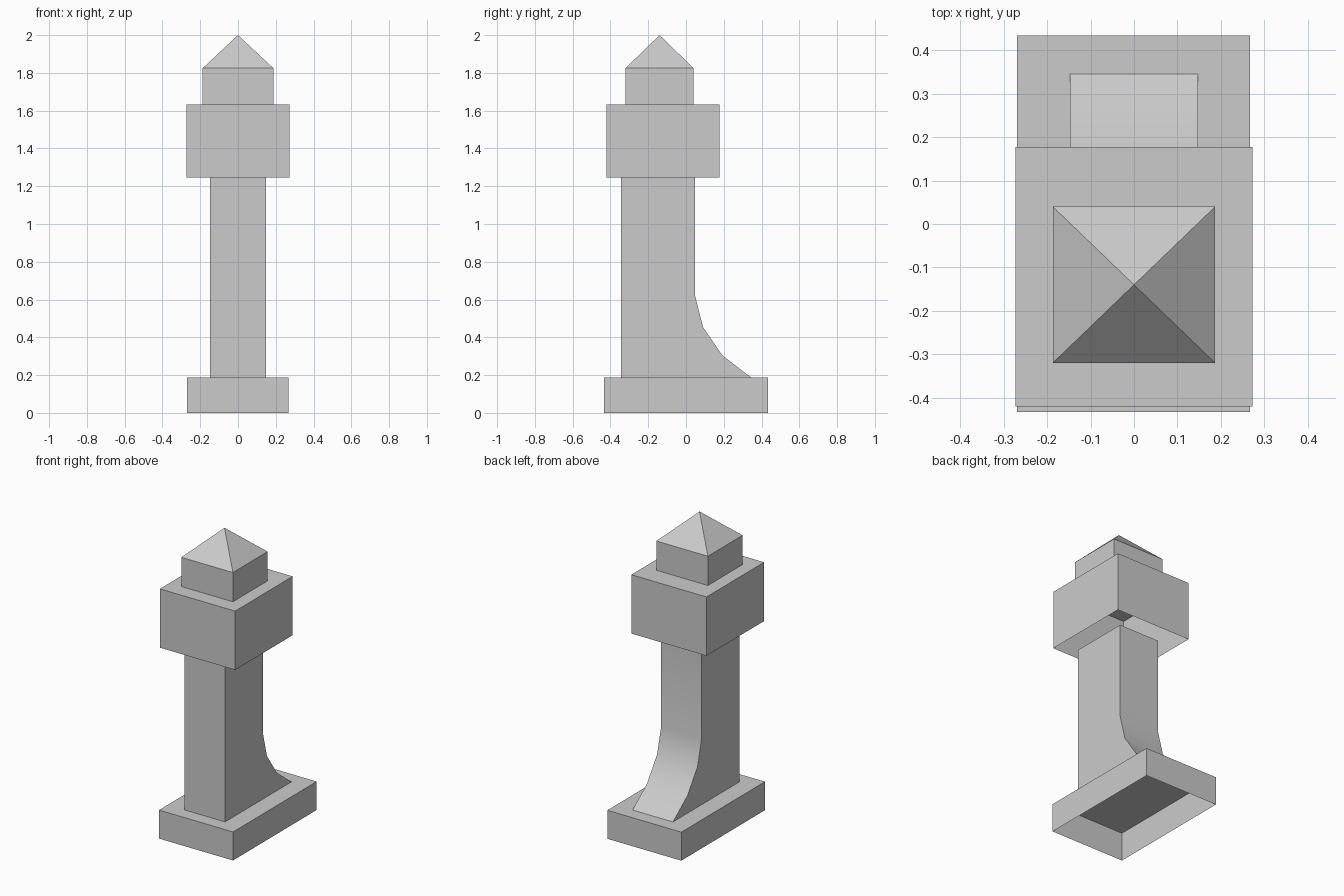
import bpy
import bmesh

cube = bpy.data.objects.get("Cube")
if cube:
    bpy.data.objects.remove(cube)

stone = bpy.data.materials.new("stone_grey")
stone.use_nodes = True
GREY = (0.6, 0.6, 0.6, 1)
stone.diffuse_color = GREY
stone.node_tree.nodes["Principled BSDF"].inputs["Base Color"].default_value = GREY


def finish(name, bm):
    """Turn a bmesh into a grey object."""
    mesh = bpy.data.meshes.new(name)
    bm.to_mesh(mesh)
    bm.free()
    mesh.materials.append(stone)
    obj = bpy.data.objects.new(name, mesh)
    bpy.context.collection.objects.link(obj)
    return obj


def open_box(name, x, y, z):
    """Box between (low, high) ranges, without its bottom face."""
    bm = bmesh.new()
    bmesh.ops.create_cube(bm, size=1)
    for v in bm.verts:
        v.co = [r[0] if c < 0 else r[1] for c, r in zip(v.co, (x, y, z))]
    bm.normal_update()
    bottom = [f for f in bm.faces if f.normal.z < -0.5]
    bmesh.ops.delete(bm, geom=bottom, context='FACES_ONLY')
    return finish(name, bm)


# Hollow plinth, gallery block and lantern room
open_box("plinth", (-0.27, 0.267), (-0.433, 0.434), (0, 0.187))
open_box("gallery", (-0.273, 0.273), (-0.42, 0.177), (1.247, 1.633))
lantern = open_box("lantern", (-0.187, 0.187), (-0.32, 0.04), (1.633, 1.825))

# Pyramid roof: split the lantern's top face and raise its centre
bm = bmesh.new()
bm.from_mesh(lantern.data)
top = max(bm.faces, key=lambda f: f.calc_center_median().z)
apex = bmesh.ops.poke(bm, faces=[top])["verts"][0]
apex.co.z = 2
bm.to_mesh(lantern.data)
bm.free()
lantern.name = "lantern_and_roof"

# Tower: side profile (y, z) with a flared back, extruded across x
profile = [(-0.344, 0.187), (0.345, 0.187), (0.193, 0.304), (0.09, 0.454),
           (0.048, 0.62), (0.048, 1.247), (-0.344, 1.247)]
HALF_WIDTH = 0.147
bm = bmesh.new()
side = bm.faces.new([bm.verts.new((-HALF_WIDTH, y, z)) for y, z in profile])
extruded = bmesh.ops.extrude_face_region(bm, geom=[side], use_keep_orig=True)["geom"]
for v in extruded:
    if isinstance(v, bmesh.types.BMVert):
        v.co.x = HALF_WIDTH
bmesh.ops.recalc_face_normals(bm, faces=bm.faces)
tower = finish("tower", bm)

# Smooth only the gentle bends of the flare
bpy.ops.object.select_all(action='DESELECT')
tower.select_set(True)
bpy.context.view_layer.objects.active = tower
bpy.ops.object.shade_smooth_by_angle(angle=0.52)
